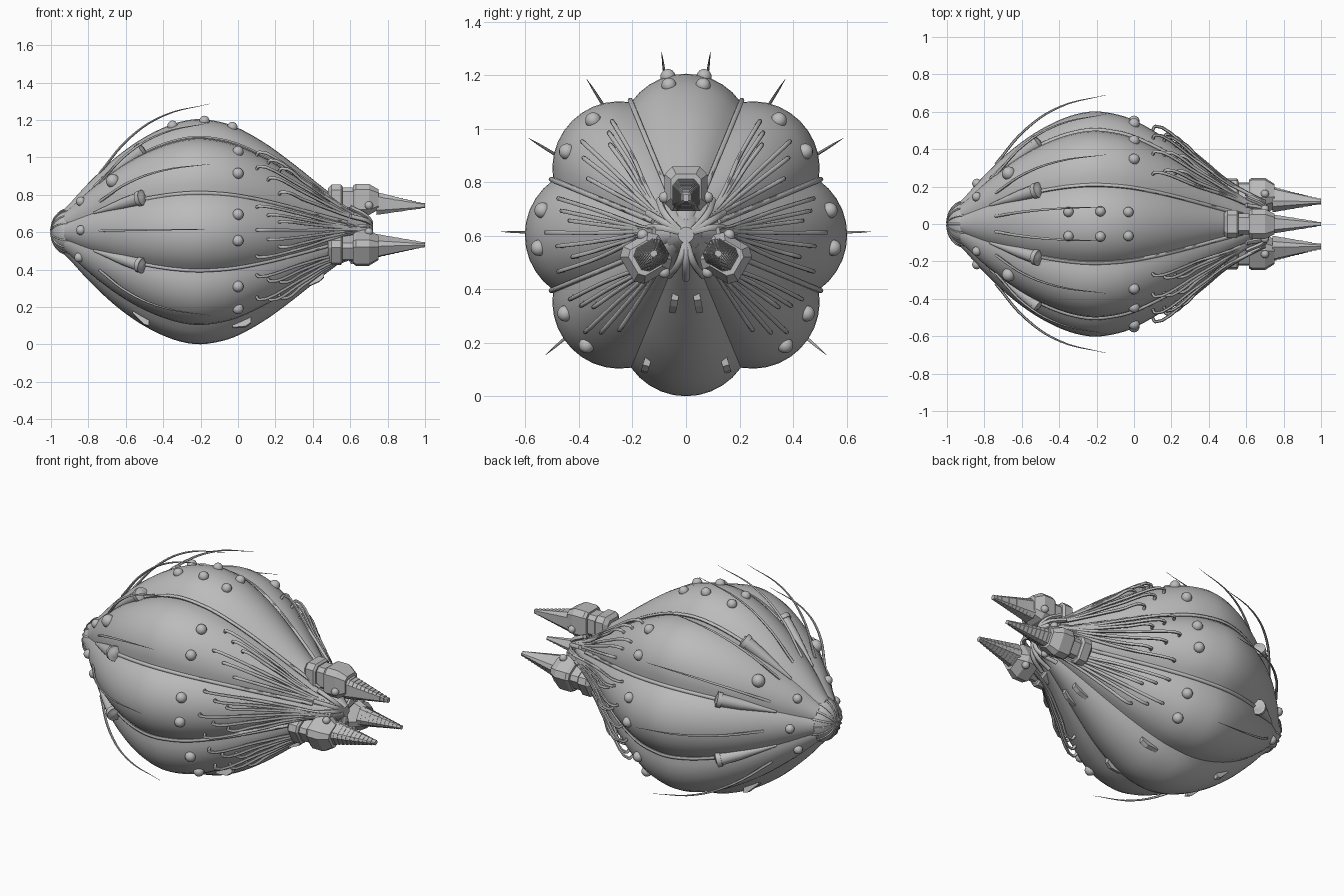
import bpy, bmesh, math
from math import sin, cos, pi, radians
from mathutils import Vector, Matrix

if "Cube" in bpy.data.objects:
    bpy.data.objects.remove(bpy.data.objects["Cube"])

grey = bpy.data.materials.new("hull_grey")
grey.use_nodes = True
grey.diffuse_color = (0.5, 0.5, 0.5, 1)
grey.node_tree.nodes["Principled BSDF"].inputs["Base Color"].default_value = (0.5, 0.5, 0.5, 1)

AXIS = 0.603
PROFILE = [(-0.95, 0.1), (-0.9, 0.15), (-0.8, 0.26), (-0.65, 0.4), (-0.5, 0.505),
           (-0.35, 0.575), (-0.22, 0.602), (-0.1, 0.588), (0, 0.555), (0.15, 0.47),
           (0.3, 0.36), (0.45, 0.24), (0.58, 0.14), (0.68, 0.06)]


def peak(x):
    """Smooth radius of the lobe crests along the body."""
    p = PROFILE
    x = min(max(x, p[0][0]), p[-1][0])
    i = max(k for k in range(len(p) - 1) if p[k][0] <= x)

    def slope(k):
        a, b = p[max(k - 1, 0)], p[min(k + 1, len(p) - 1)]
        return (b[1] - a[1]) / (b[0] - a[0])
    h = p[i + 1][0] - p[i][0]
    t = (x - p[i][0]) / h
    return ((2*t**3 - 3*t*t + 1) * p[i][1] + (t**3 - 2*t*t + t) * h * slope(i)
            + (3*t*t - 2*t**3) * p[i + 1][1] + (t**3 - t*t) * h * slope(i + 1))


def skin(x, deg):
    """Hull radius at a station and angle, with eight round lobes."""
    a = radians((deg + 22.5) % 45 - 22.5)
    return peak(x) * (0.583 * cos(a) + math.sqrt(0.417**2 - (0.583 * sin(a))**2))


def polar(x, r, deg, side=1):
    return Vector((x, side * r * cos(radians(deg)), AXIS + r * sin(radians(deg))))


def finish(ob, angle=35):
    ob.data.materials.clear()
    ob.data.materials.append(grey)
    bpy.ops.object.select_all(action='DESELECT')
    ob.select_set(True)
    bpy.context.view_layer.objects.active = ob
    bpy.ops.object.shade_smooth_by_angle(angle=radians(angle))


def build(name, bm, angle=35):
    bmesh.ops.recalc_face_normals(bm, faces=bm.faces)
    me = bpy.data.meshes.new(name)
    bm.to_mesh(me)
    bm.free()
    ob = bpy.data.objects.new(name, me)
    bpy.context.collection.objects.link(ob)
    finish(ob, angle)
    return ob


def loft(bm, rings):
    rows = [[bm.verts.new(p) for p in ring] for ring in rings]
    n = len(rows[0])
    for a, b in zip(rows, rows[1:]):
        for i in range(n):
            bm.faces.new((a[i], a[(i + 1) % n], b[(i + 1) % n], b[i]))
    bm.faces.new(rows[0])
    bm.faces.new(rows[-1])


def tubes(name, paths, radius):
    """Smooth tubes; each path is a list of (point, relative thickness)."""
    cu = bpy.data.curves.new(name, 'CURVE')
    cu.dimensions = '3D'
    cu.bevel_depth, cu.bevel_resolution, cu.resolution_u = radius, 1, 5
    cu.use_fill_caps = True
    for path in paths:
        sp = cu.splines.new('BEZIER')
        sp.bezier_points.add(len(path) - 1)
        for bp, (co, thick) in zip(sp.bezier_points, path):
            bp.co, bp.radius = co, thick
            bp.handle_left_type = bp.handle_right_type = 'AUTO'
    ob = bpy.data.objects.new(name, cu)
    bpy.context.collection.objects.link(ob)
    bpy.ops.object.select_all(action='DESELECT')
    ob.select_set(True)
    bpy.context.view_layer.objects.active = ob
    bpy.ops.object.convert(target='MESH')
    finish(bpy.context.object, 60)


# Lobed hull
bm = bmesh.new()
stations = [-0.93 + 1.61 * i / 44 for i in range(45)]
angles = [4.5 * i for i in range(80)]
loft(bm, [[polar(x, skin(x, a), a) for a in angles] for x in stations])
build("lobed_hull", bm, 30)

# Ribbed nose cap
bm = bmesh.new()
nose = [(-0.9 - 0.1 * sin(t), 0.122 * cos(t)) for t in [i * pi / 17 for i in range(9)]]
loft(bm, [[polar(x, r, d * 15) for d in range(24)] for x, r in nose])
build("nose_cap", bm)
tubes("nose_ribs", [[(polar(x, r + 0.001, d * 22.5), 1) for x, r in nose[::2]]
                    for d in range(16)], 0.005)

# Round studs on the hull skin: station, angle, radius
bm = bmesh.new()
studs = [(0, a, 0.03) for a in (51, 35, 9.7, -5, -33, -48)]
studs += [(x, 83.5, 0.028) for x in (-0.35, -0.18, -0.03)]
studs += [(-0.67, 45, 0.037), (-0.84, 48, 0.026), (-0.84, 2, 0.026), (-0.85, -42, 0.026)]
for x, a, r in studs:
    for side in (1, -1):
        bmesh.ops.create_uvsphere(bm, u_segments=14, v_segments=9, radius=r,
                                  matrix=Matrix.Translation(polar(x, skin(x, a), a, side)))
build("hull_studs", bm)

# Tapered pods sitting in the valleys, each with a tail collar
bm = bmesh.new()
valleys = (22.5, -22.5, 67.5)
for side in (1, -1):
    for a in valleys:
        p0 = polar(-0.77, skin(-0.77, a) + 0.005, a, side)
        p1 = polar(-0.51, skin(-0.51, a) + 0.03, a, side)
        turn = (p1 - p0).to_track_quat('Z', 'Y')
        rings = []
        for t, r in ((0, 0.006), (0.3, 0.018), (0.6, 0.03), (0.92, 0.036),
                     (0.92, 0.043), (1, 0.043), (1, 0.03), (1.02, 0.02)):
            rings.append([p0.lerp(p1, t) + turn @ Vector((r * cos(k * pi / 6), r * sin(k * pi / 6), 0))
                          for k in range(12)])
        loft(bm, rings)
build("valley_pods", bm)

# Long pipes running aft from the pods along the valleys
pipes = []
for side in (1, -1):
    for a in valleys:
        pipes.append([(polar(x, skin(x, a) + 0.008, a, side), 1)
                      for x in [-0.52 + 0.1 * k for k in range(12)]])
tubes("valley_pipes", pipes, 0.01)

# Thin swept whiskers
whiskers = []
for side in (1, -1):
    for a in (1, 31.6, 57.5, 82.4, -40.5):
        whiskers.append([(polar(-0.74, skin(-0.74, a), a, side), 1.1),
                         (polar(-0.58, 0.505, a, side), 1), (polar(-0.4, 0.625, a, side), 0.7),
                         (polar(-0.15, 0.69, a, side), 0.1)])
tubes("whiskers", whiskers, 0.007)

# Cable bundles: end angles on the hull, then gathering angle and radius aft
cables = []
bundles = [((57, 53, 50, 42, 37, 30), 34, 0.13),
           ((16, 11, 7, 1, -5, -11, -16), 6, 0.15),
           ((-29, -34, -38, -44, -49, -55), -50, 0.16)]
for side in (1, -1):
    for ends, gather, r_end in bundles:
        for i, a in enumerate(ends):
            x0 = 0.1 + 0.06 * (i % 3)
            path = [(polar(x0, skin(x0, a), a, side), 1),
                    (polar(x0 + 0.015, skin(x0, a) + 0.022, a, side), 1)]
            for x, lift, mix in ((0.35, 0.035, 0.06), (0.5, 0.03, 0.3)):
                b = a + (gather - a) * mix
                path.append((polar(x, skin(x, b) + lift, b, side), 1))
            last = gather + (a - gather) * 0.45
            path.append((polar(0.6, r_end + 0.02, last, side), 1))
            path.append((polar(0.7, r_end - 0.03, last, side), 1))
            cables.append(path)
tubes("engine_cables", cables, 0.0085)


def engine_ring(x, turn, centre, half_r, half_t, cut):
    """Rectangle with cut corners, in the radial frame of one engine."""
    u = Vector((0, cos(turn), sin(turn)))
    w = Vector((0, -sin(turn), cos(turn)))
    base = Vector((x, 0, AXIS))
    shape = [(1, 1 - cut), (1 - cut, 1), (cut - 1, 1), (-1, 1 - cut),
             (-1, cut - 1), (cut - 1, -1), (1 - cut, -1), (1, cut - 1)]
    return [base + u * (centre + half_r * p) + w * (half_t * q) for p, q in shape]


# Three engines: collar block, neck, main block and stepped spike
for n, deg in enumerate((90, -30, 210)):
    t = radians(deg)
    bm = bmesh.new()
    for sections in (((0.48, 0.06, 0.055), (0.5, 0.08, 0.075), (0.55, 0.08, 0.075), (0.56, 0.07, 0.065)),
                     ((0.55, 0.065, 0.055), (0.63, 0.065, 0.055)),
                     ((0.615, 0.075, 0.07), (0.63, 0.083, 0.08), (0.7, 0.083, 0.08), (0.75, 0.055, 0.056))):
        loft(bm, [engine_ring(x, t, 0.172, hr, ht, 0.35) for x, hr, ht in sections])
    build("engine_block_%d" % (n + 1), bm, 25)

    bm = bmesh.new()
    rings, steps = [], 11
    for k in range(steps):
        size = 0.06 - 0.046 * k / (steps - 1)
        x = 0.74 + 0.26 * k / steps
        mid = 0.15 - 0.012 * k / steps
        rings.append(engine_ring(x, t, mid, size, size * 0.85, 0.4))
        rings.append(engine_ring(x + 0.26 / steps, t, mid, size * 0.95, size * 0.8, 0.4))
    loft(bm, rings)
    build("engine_spike_%d" % (n + 1), bm, 25)

    # Side rivets on the main block
    bm = bmesh.new()
    for q in (1, -1):
        spot = Vector((0.7, 0, AXIS)) + Vector((0, cos(t), sin(t))) * 0.14 \
            + Vector((0, -sin(t), cos(t))) * 0.08 * q
        bmesh.ops.create_uvsphere(bm, u_segments=12, v_segments=8, radius=0.022,
                                  matrix=Matrix.Translation(spot))
    build("engine_rivets_%d" % (n + 1), bm)

# Tail core and struts between the engines
bm = bmesh.new()
loft(bm, [[polar(x, r, d * 30) for d in range(12)]
          for x, r in ((0.55, 0.1), (0.66, 0.075), (0.72, 0.03))])
build("tail_core", bm)
struts = []
for deg in (30, 150, 270):
    for off in (-14, 0, 14):
        struts.append([(polar(0.71, 0.02, deg), 1), (polar(0.7, 0.1, deg + off), 1),
                       (polar(0.6, 0.165, deg + off * 1.6), 1)])
tubes("tail_struts", struts, 0.013)

# Small clips and fins on the belly: station, angle, length, height
bm = bmesh.new()
for x, a, length, high in ((0.02, -73, 0.1, 0.03), (-0.52, -76, 0.09, 0.03), (0.42, -80, 0.08, 0.025)):
    for side in (1, -1):
        rings = []
        for dx, h in ((-0.5, 0.006), (0.2, high), (0.5, high * 0.8)):
            px = x + dx * length
            r = skin(px, a)
            rings.append([polar(px, r + e, a + d * 0.5 / r, side)
                          for e, d in ((-0.01, -1.4), (h, -1.4), (h, 1.4), (-0.01, 1.4))])
        loft(bm, rings)
build("belly_clips", bm, 20)
